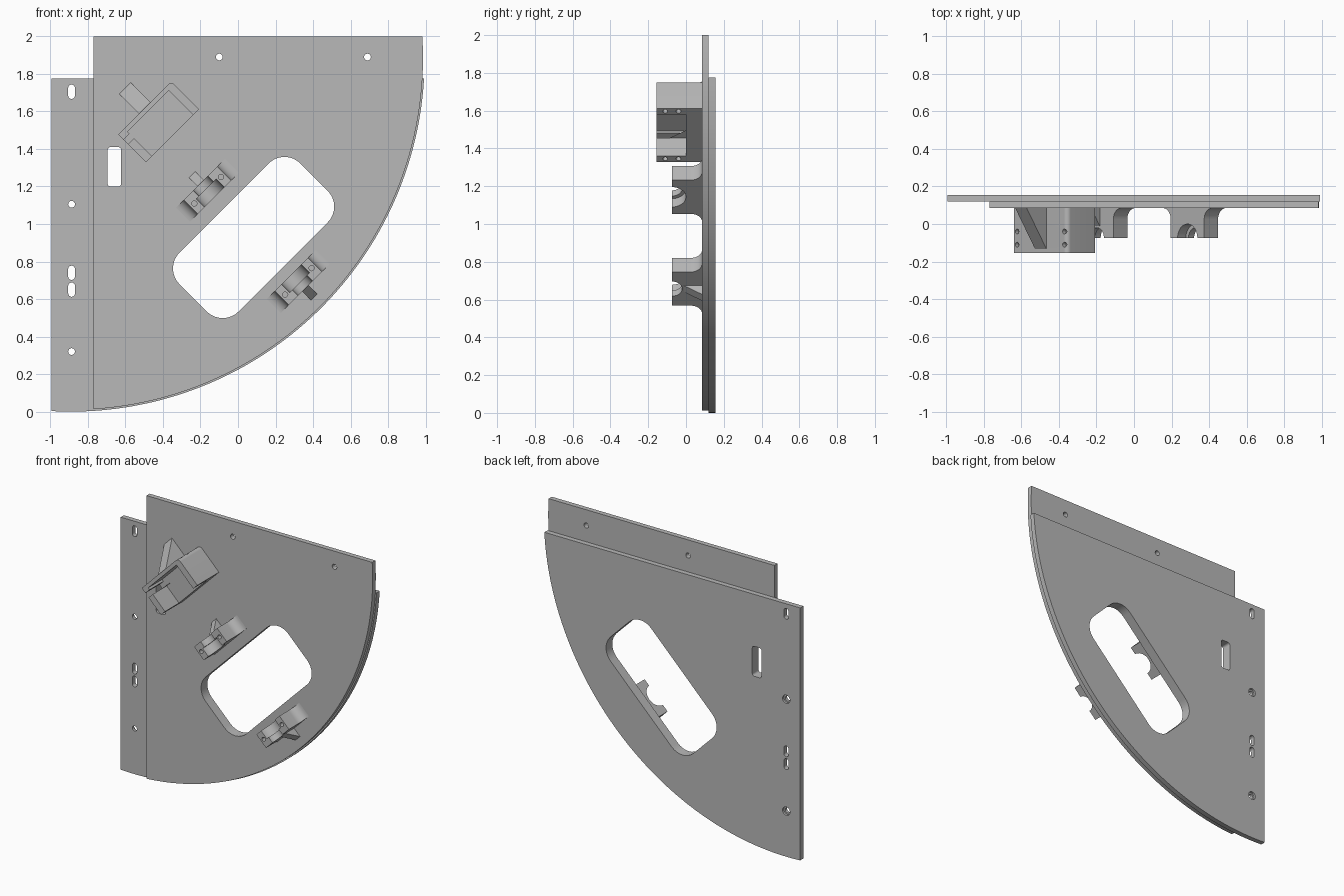
import bpy, bmesh
from math import sin, cos, asin, acos, pi, radians
from mathutils import Matrix, Vector

cube = bpy.data.objects.get("Cube")
if cube:
    bpy.data.objects.remove(cube, do_unlink=True)

grey = bpy.data.materials.new("plain_grey")
grey.use_nodes = True
colour = (0.48, 0.48, 0.48, 1)
grey.diffuse_color = colour
grey.node_tree.nodes["Principled BSDF"].inputs["Base Color"].default_value = colour

# Frames: (across, up, out of the plate) and two profile orientations
FRONT = Matrix.Rotation(pi / 2, 4, 'X')
ALONG_B = Matrix.Rotation(pi / 2, 4, 'X')
ALONG_A = Matrix(((0, 0, 1, 0), (1, 0, 0, 0), (0, 1, 0, 0), (0, 0, 0, 1)))
FLAT = Matrix.Identity(4)
FACE_Y = 0.085
made = []


def mount(x, z, turn):
    return Matrix.Translation((x, FACE_Y, z)) @ FRONT @ Matrix.Rotation(radians(turn), 4, 'Z')


def arc(cx, cy, r, start, end, n=12):
    return [(cx + r * cos(start + (end - start) * i / n),
             cy + r * sin(start + (end - start) * i / n)) for i in range(n + 1)]


def circle(cx, cy, r):
    return arc(cx, cy, r, 0, 2 * pi, 24)[:-1]


def rounded(cx, cy, w, h, r, turn=0):
    pts = []
    for k, (sx, sy) in enumerate(((1, 1), (-1, 1), (-1, -1), (1, -1))):
        pts += arc(sx * (w / 2 - r), sy * (h / 2 - r), r, k * pi / 2, (k + 1) * pi / 2, 8)
    c, s = cos(turn), sin(turn)
    return [(cx + c * x - s * y, cy + s * x + c * y) for x, y in pts]


def box(x0, x1, y0, y1):
    return [(x0, y0), (x1, y0), (x1, y1), (x0, y1)]


def solid(name, prisms, frame):
    """Each prism is (outline, start, end, orientation)."""
    bm = bmesh.new()
    for pts, lo, hi, turn in prisms:
        m = frame @ turn
        a = [bm.verts.new(m @ Vector((x, y, lo))) for x, y in pts]
        b = [bm.verts.new(m @ Vector((x, y, hi))) for x, y in pts]
        bm.faces.new(a[::-1])
        bm.faces.new(b)
        for i in range(len(pts)):
            j = (i + 1) % len(pts)
            bm.faces.new((a[i], a[j], b[j], b[i]))
    bmesh.ops.recalc_face_normals(bm, faces=bm.faces)
    mesh = bpy.data.meshes.new(name)
    bm.to_mesh(mesh)
    bm.free()
    mesh.materials.append(grey)
    obj = bpy.data.objects.new(name, mesh)
    bpy.context.scene.collection.objects.link(obj)
    return obj


def part(name, prisms, frame, cuts=()):
    obj = solid(name, prisms, frame)
    for cut in cuts:
        cutter = solid("cutter", [cut], frame)
        cutter.hide_render = True
        mod = obj.modifiers.new("cut", 'BOOLEAN')
        mod.object, mod.solver = cutter, 'EXACT'
        bpy.context.view_layer.update()
        graph = bpy.context.evaluated_depsgraph_get()
        mesh = bpy.data.meshes.new_from_object(obj.evaluated_get(graph))
        obj.modifiers.clear()
        obj.data = mesh
        bpy.data.objects.remove(cutter, do_unlink=True)
    made.append(obj)
    return obj


# Quarter-round plates
CX, CZ = -0.89, 1.885


def sector(left, top, r):
    return [(left, top)] + arc(CX, CZ, r, -acos((left - CX) / r), asin((top - CZ) / r), 96)


def through(pts):
    return (pts, -0.2, 0.2, FLAT)


plate = mount(0, 0, 0)
openings = [through(rounded(0.083, 0.928, 0.911, 0.445, 0.12, pi / 4)),
            through(rounded(-0.659, 1.305, 0.072, 0.21, 0.016))]
part("front_plate", [(sector(-0.77, 2, 1.876), -0.035, 0, FLAT)], plate,
     openings + [through(circle(x, 1.89, 0.018)) for x in (-0.1, 0.69)])

rail = -0.887
fixings = [through(rounded(rail, z, 0.036, 0.076, 0.0179)) for z in (1.705, 0.74, 0.65)]
for z in (1.105, 0.32):
    fixings += [through(circle(rail, z, 0.018)),
                (circle(rail, z, 0.029), -0.1, -0.055, FLAT)]
part("back_plate", [(sector(-0.995, 1.775, 1.885), -0.07, -0.035, FLAT)], plate,
     openings + fixings)

# Cradle brackets with flared feet, stepped round seat and a gusset
half = (arc(-0.186, 0.06, 0.06, -pi / 2, 0, 8) + [(-0.126, 0.16)]
        + arc(0, 0.16, 0.055, pi, 1.5 * pi, 10))
cradle = half + [(-x, y) for x, y in half[-2::-1]]
for name, x, z, turn in (("upper", -0.162, 1.18, 45), ("lower", 0.322, 0.694, 225)):
    frame = mount(x, z, turn)
    cuts = [(circle(0, 0.16, 0.075), -0.01, 0.1, ALONG_B)]
    cuts += [(circle(a, 0, 0.014), 0.1, 0.2, FLAT) for a in (-0.1, 0.1)]
    part(name + "_cradle", [(cradle, -0.0525, 0.0525, ALONG_B)], frame, cuts)
    part(name + "_cradle_gusset",
         [([(0.05, 0), (0.118, 0), (0.05, 0.1)], -0.024, 0.024, ALONG_A)], frame)

# Open box holder with end walls, screw holes, cable slot and a gusset
frame = mount(-0.423, 1.545, 45)
W, D, H = 0.2, 0.105, 0.24
outline = [(-W, D), (-W, -D), (W, -D)] + arc(W - 0.025, D - 0.025, 0.025, 0, pi / 2, 8)
cuts = [(box(-0.155, 0.155, -0.2, 0.08), 0.085, 0.3, FLAT),
        (box(-0.3, -0.1, 0.03, 0.065), 0.085, 0.3, FLAT)]
for a in (-0.178, 0.178):
    for h in (0.125, 0.195):
        cuts += [(circle(a, h, 0.013), s * 0.105 - 0.025, s * 0.105 + 0.025, ALONG_B)
                 for s in (-1, 1)]
part("box_holder", [(outline, 0, H, FLAT)], frame, cuts)
part("box_holder_gusset",
     [([(0.1, 0), (0.254, 0), (0.1, 0.225)], -0.043, 0.043, ALONG_A)], frame)

# Smooth the curved walls and keep the edges sharp
bpy.ops.object.select_all(action='DESELECT')
for obj in made:
    obj.select_set(True)
bpy.context.view_layer.objects.active = made[0]
bpy.ops.object.shade_smooth_by_angle(angle=radians(30))
